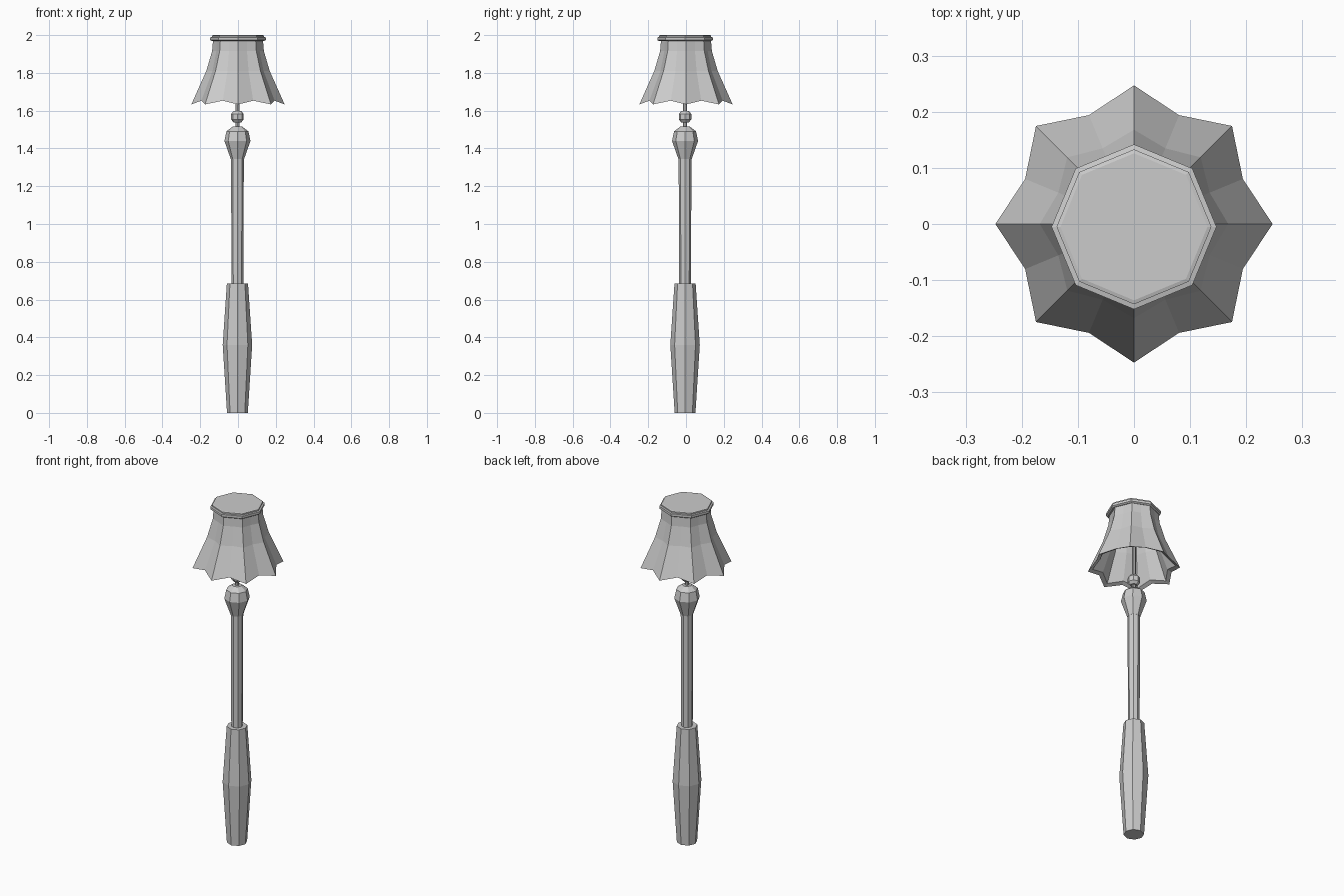
import bpy, bmesh, math

cube = bpy.data.objects.get("Cube")
if cube:
    bpy.data.objects.remove(cube, do_unlink=True)

grey = bpy.data.materials.new("plain grey")
grey.use_nodes = True
GREY = (0.6, 0.6, 0.6, 1)
grey.diffuse_color = GREY
grey.node_tree.nodes["Principled BSDF"].inputs["Base Color"].default_value = GREY

AXIS = (-0.003, -0.005)   # centre of the pole


def loft(name, rings, centre=AXIS, caps=True):
    """Join rings of points into a faceted, flat-shaded object."""
    bm = bmesh.new()
    loops = [[bm.verts.new((x + centre[0], y + centre[1], z)) for x, y, z in ring]
             for ring in rings]
    for low, high in zip(loops, loops[1:]):
        n = len(low)
        for i in range(n):
            j = (i + 1) % n
            bm.faces.new((low[i], low[j], high[j], high[i]))
    if caps:
        bm.faces.new(loops[0][::-1])
        bm.faces.new(loops[-1])
    mesh = bpy.data.meshes.new(name)
    bm.to_mesh(mesh)
    bm.free()
    mesh.materials.append(grey)
    obj = bpy.data.objects.new(name, mesh)
    bpy.context.collection.objects.link(obj)
    return obj


def octagon(r, z):
    return [(r * math.cos(k * math.pi / 4), r * math.sin(k * math.pi / 4), z)
            for k in range(8)]


def star(tip, valley, z, lift=0):
    """Eight-pointed ring; the valleys may sit higher than the tips."""
    ring = []
    for k in range(16):
        r, a = (valley if k % 2 else tip), k * math.pi / 8
        ring.append((r * math.cos(a), r * math.sin(a), z + lift * (k % 2)))
    return ring


def turned(name, profile, centre=AXIS):
    return loft(name, [octagon(r, z) for r, z in profile], centre)


# Pole, from the floor up
turned("base", [(0.055, 0), (0.078, 0.36), (0.056, 0.685)])
turned("shaft", [(0.031, 0.66), (0.034, 1.35)])
turned("bulb", [(0.035, 1.343), (0.069, 1.44), (0.058, 1.491), (0.026, 1.515)])
turned("stem", [(0.011, 1.50), (0.011, 1.98)])
turned("bead", [(0.02, 1.538), (0.033, 1.553), (0.033, 1.583), (0.02, 1.598)])

# Fluted shade: inner wall down, rim, outer wall up
loft("shade", [
    star(0.122, 0.111, 1.975),
    star(0.125, 0.112, 1.915),
    star(0.155, 0.134, 1.81),
    star(0.222, 0.188, 1.645, 0.02),
    star(0.247, 0.21, 1.633, 0.02),
    star(0.168, 0.146, 1.81),
    star(0.137, 0.124, 1.915),
    star(0.132, 0.121, 1.975),
], centre=(0, 0), caps=False)

# Stepped lid closing the shade
turned("shade_lid", [(0.138, 1.968), (0.147, 1.974), (0.147, 1.988),
                     (0.138, 1.99), (0.138, 1.998), (0.131, 2.0)], (0, -0.005))
